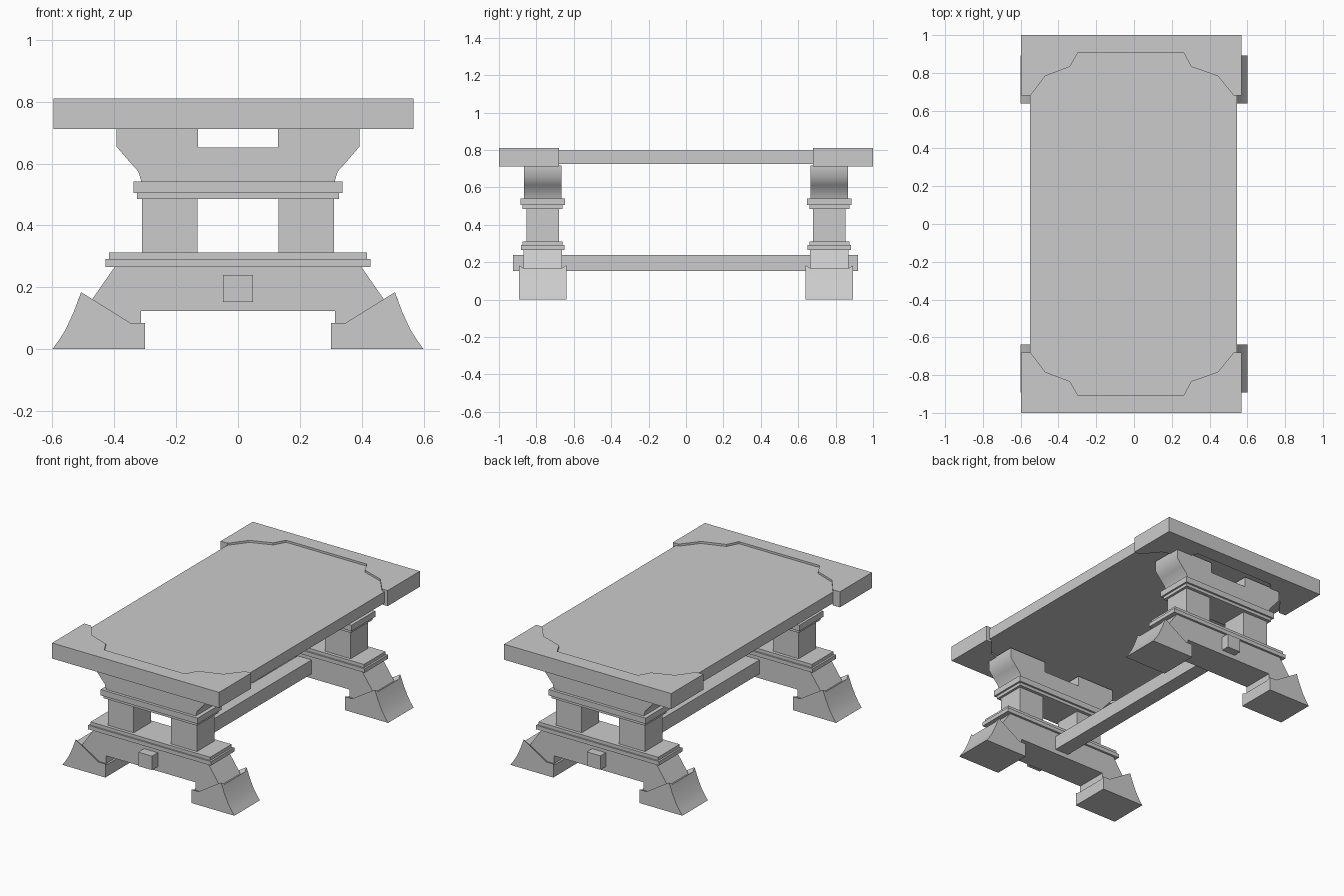
import bpy, bmesh, math

if "Cube" in bpy.data.objects:
    bpy.data.objects.remove(bpy.data.objects["Cube"])


def loft(name, rings, smooth=None):
    """Join equal-length rings of points into a closed solid."""
    bm = bmesh.new()
    loops = [[bm.verts.new(p) for p in r] for r in rings]
    n = len(loops[0])
    for a, b in zip(loops, loops[1:]):
        for i in range(n):
            j = (i + 1) % n
            bm.faces.new((a[i], a[j], b[j], b[i]))
    bm.faces.new(loops[0])
    bm.faces.new(loops[-1])
    bmesh.ops.recalc_face_normals(bm, faces=bm.faces)
    me = bpy.data.meshes.new(name)
    bm.to_mesh(me)
    bm.free()
    ob = bpy.data.objects.new(name, me)
    bpy.context.collection.objects.link(ob)
    if smooth:
        bpy.ops.object.select_all(action='DESELECT')
        ob.select_set(True)
        bpy.context.view_layer.objects.active = ob
        bpy.ops.object.shade_smooth_by_angle(angle=math.radians(smooth))
    return ob


def extrude_y(name, prof, yc, half, smooth=None):
    return loft(name, [[(x, yc + s * half, z) for x, z in prof] for s in (-1, 1)], smooth)


def box(name, x0, x1, y0, y1, z0, z1):
    return loft(name, [[(x0, y0, z), (x1, y0, z), (x1, y1, z), (x0, y1, z)] for z in (z0, z1)])


def mirrored(half):
    """Complete a left-half outline with its mirror image."""
    return half + [(-x, z) for x, z in reversed(half)]


# Profiles in x, z
beam = mirrored([(-.313, .124), (-.313, .05), (-.48, .05), (-.5, .12), (-.397, .268)])
bracket = mirrored([(-.13, .652), (-.13, .718), (-.393, .718), (-.393, .655), (-.357, .613),
                    (-.322, .574), (-.312, .54)])
foot_rim = [(-.6, 0), (-.578, .03), (-.557, .064), (-.531, .12), (-.507, .184),
            (-.348, .085), (-.3, .085), (-.3, 0)]
foot_dip = [(-.6, 0), (-.578, .03), (-.557, .064), (-.531, .12), (-.514, .166),
            (-.36, .075), (-.3, .075), (-.3, 0)]

# Table board and long stretcher
box("table_board", -.55, .546, -.92, .92, .726, .797)
box("stretcher", -.048, .048, -.925, .92, .152, .24)

# End cap outline in x, y
cap = [(-.597, 1), (-.597, .68), (-.548, .68), (-.47, .783), (-.339, .833), (-.298, .905),
       (.265, .905), (.302, .833), (.444, .783), (.528, .68), (.568, .68), (.568, 1)]

# Plates: half width, half depth, bottom, top
plates = [("lower_plate", .429, .116, .266, .291), ("lower_trim", .417, .107, .291, .312),
          ("upper_trim", .326, .107, .486, .505), ("upper_plate", .338, .119, .505, .542)]

for end, s in (("front", -1), ("back", 1)):
    yc = s * .766
    loft(end + "_end_cap", [[(x, s * y, z) for x, y in cap] for z in (.712, .81)])
    extrude_y(end + "_lower_beam", beam, yc, .102)
    extrude_y(end + "_top_bracket", bracket, yc, .101, 50)
    for name, w, d, z0, z1 in plates:
        box(end + "_" + name, -w, w, yc - d, yc + d, z0, z1)
    for side, m in (("left", 1), ("right", -1)):
        box(f"{end}_{side}_post", -m * .311, -m * .131, yc - .087, yc + .087, .31, .488)
        # Foot with a raised rim sloping in to the beam
        rings = [(-.127, foot_rim), (-.1, foot_dip), (.1, foot_dip), (.127, foot_rim)]
        loft(f"{end}_{side}_foot", [[(m * x, yc + y, z) for x, z in p] for y, p in rings], 25)
